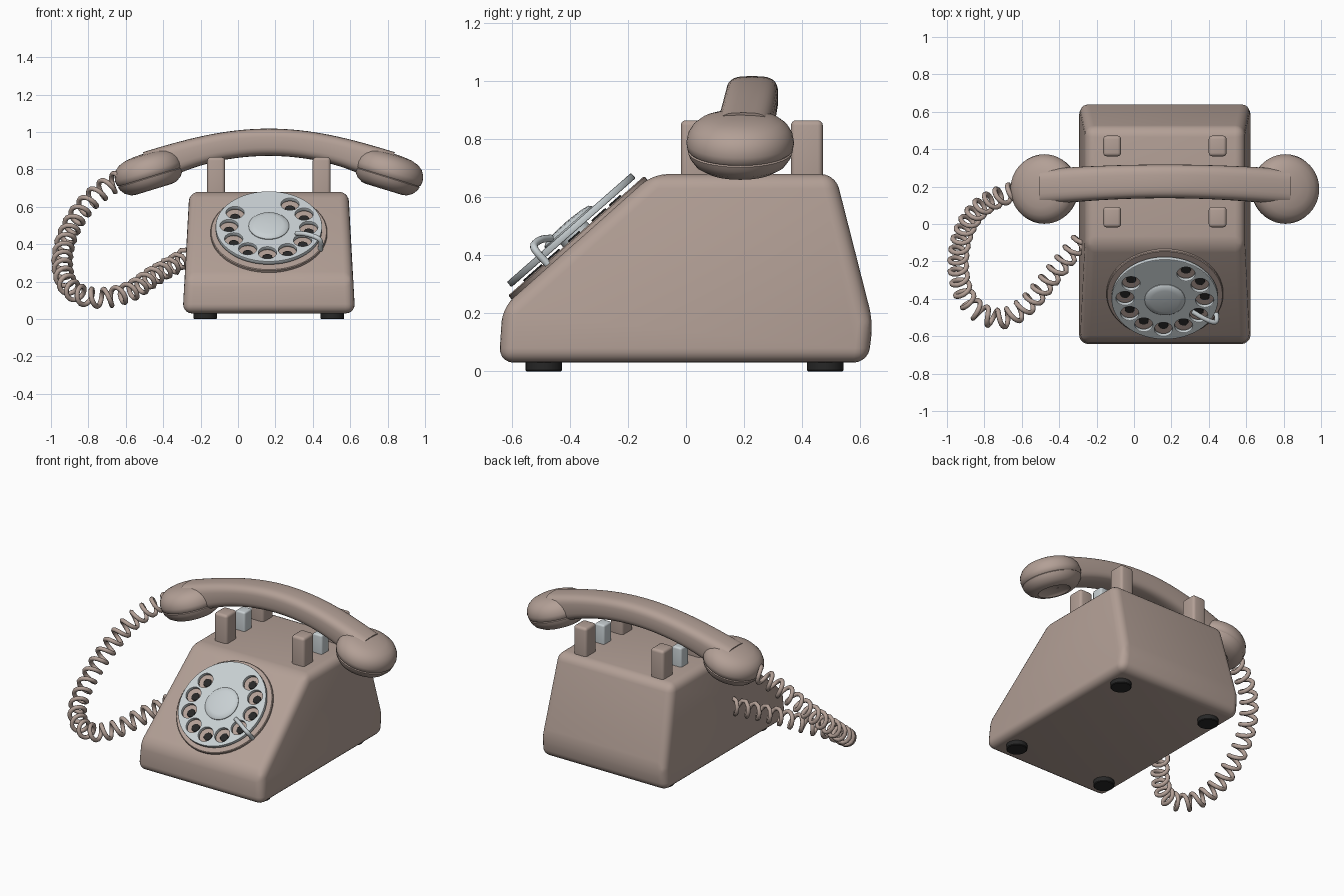
import bpy, bmesh, math
from math import sin, cos, pi, radians
from mathutils import Matrix, Vector

if "Cube" in bpy.data.objects:
    bpy.data.objects.remove(bpy.data.objects["Cube"], do_unlink=True)

CX = 0.165  # centre line of body, dial and handset


def material(name, rgb):
    m = bpy.data.materials.new(name)
    m.use_nodes = True
    m.diffuse_color = (*rgb, 1)
    m.node_tree.nodes["Principled BSDF"].inputs["Base Color"].default_value = (*rgb, 1)
    return m


BEIGE = material("warm beige", (0.45, 0.35, 0.305))
GREY = material("pale grey", (0.58, 0.63, 0.65))
BLACK = material("black rubber", (0.02, 0.02, 0.02))


def activate(ob):
    bpy.ops.object.select_all(action="DESELECT")
    ob.select_set(True)
    bpy.context.view_layer.objects.active = ob


def finish(name, bm, mat, matrix=Matrix(), bevel=0, segs=4, angle=35):
    bmesh.ops.recalc_face_normals(bm, faces=bm.faces)
    me = bpy.data.meshes.new(name)
    bm.to_mesh(me)
    bm.free()
    me.materials.append(mat)
    ob = bpy.data.objects.new(name, me)
    bpy.context.collection.objects.link(ob)
    ob.matrix_world = matrix
    if bevel:
        mod = ob.modifiers.new("round_edges", "BEVEL")
        mod.width, mod.segments = bevel, segs
        mod.limit_method, mod.angle_limit = "ANGLE", radians(15)
    activate(ob)
    if bevel:
        bpy.ops.object.modifier_apply(modifier="round_edges")
    bpy.ops.object.shade_smooth_by_angle(angle=radians(angle))
    return ob


def skin(bm, rings, caps=True):
    """Bridge equal closed rings of points."""
    rows = [[bm.verts.new(p) for p in r] for r in rings]
    n = len(rows[0])
    for a, b in zip(rows, rows[1:]):
        for i in range(n):
            j = (i + 1) % n
            bm.faces.new((a[i], a[j], b[j], b[i]))
    if caps:
        bm.faces.new(rows[0])
        bm.faces.new(rows[-1])


def lathe(name, profile, mat, matrix, segs=48, angle=35):
    bm = bmesh.new()
    skin(bm, [[(r * cos(2 * pi * i / segs), r * sin(2 * pi * i / segs), z)
               for i in range(segs)] for r, z in profile])
    return finish(name, bm, mat, matrix, angle=angle)


def disc(name, r, z0, z1, mat, matrix, edge=0.004, segs=48):
    return lathe(name, [(r - edge, z0), (r, z0 + edge), (r, z1 - edge), (r - edge, z1)],
                 mat, matrix, segs)


def box(name, centre, size, mat, bevel):
    bm = bmesh.new()
    bmesh.ops.create_cube(bm, size=1)
    bmesh.ops.scale(bm, vec=size, verts=bm.verts)
    return finish(name, bm, mat, Matrix.Translation(centre), bevel)


def tube(name, points, radius, mat, matrix=Matrix(), sides=2, order=0):
    cu = bpy.data.curves.new(name, "CURVE")
    cu.dimensions = "3D"
    cu.bevel_depth, cu.bevel_resolution, cu.use_fill_caps = radius, sides, True
    sp = cu.splines.new("POLY")
    sp.points.add(len(points) - 1)
    for p, co in zip(sp.points, points):
        p.co = (*co, 1)
    cu.materials.append(mat)
    ob = bpy.data.objects.new(name, cu)
    bpy.context.collection.objects.link(ob)
    ob.matrix_world = matrix
    activate(ob)
    bpy.ops.object.convert(target="MESH")
    bpy.ops.object.shade_smooth_by_angle(angle=radians(50))


def smooth_path(pts, steps):
    """Catmull-Rom samples through the points."""
    pts = [Vector(p) for p in pts]
    pts = [2 * pts[0] - pts[1]] + pts + [2 * pts[-1] - pts[-2]]
    out = []
    for a, b, c, d in zip(pts, pts[1:], pts[2:], pts[3:]):
        for k in range(steps):
            t = k / steps
            out.append(0.5 * (2 * b + (c - a) * t + (2 * a - 5 * b + 4 * c - d) * t**2
                              + (3 * b - a - 3 * c + d) * t**3))
    return out + [pts[-2]]


# Body: side profile, narrowing slightly toward the top
profile = [(-0.645, 0.03), (-0.633, 0.22), (-0.115, 0.68), (0.515, 0.68), (0.645, 0.17), (0.628, 0.03)]
bm = bmesh.new()
skin(bm, [[(CX + s * (0.461 - 0.055 * (z - 0.03)), y, z) for y, z in profile] for s in (-1, 1)])
finish("body", bm, BEIGE, bevel=0.05, segs=5)

# Feet, cradle posts and hook plungers
for sx, side in ((-1, "right"), (1, "left")):
    for y, end in ((-0.49, "front"), (0.48, "back")):
        disc(f"foot_{end}_{side}", 0.063, 0, 0.06, BLACK,
             Matrix.Translation((CX + sx * 0.34, y, 0)), segs=32)
    x = CX + sx * 0.282
    for y, end in ((0.037, "front"), (0.417, "back")):
        box(f"cradle_post_{end}_{side}", (x, y, 0.743), (0.095, 0.11, 0.245), BEIGE, 0.018)
    box(f"hook_plunger_{side}", (x, 0.227, 0.72), (0.07, 0.08, 0.17), GREY, 0.012)

# Dial: backing plate, finger wheel with ten holes, hub and finger stop
DIAL = Matrix.Translation((CX, -0.372, 0.46)) @ Matrix.Rotation(radians(41.3), 4, "X")
disc("dial_plate", 0.312, -0.014, 0.01, BEIGE, DIAL, segs=64)

holes = [(0.213 * cos(radians(58 + 30 * k)), 0.213 * sin(radians(58 + 30 * k)))
         for k in range(3, 13)]
cu = bpy.data.curves.new("finger_wheel", "CURVE")
cu.dimensions, cu.fill_mode = "2D", "BOTH"
cu.extrude, cu.bevel_depth, cu.bevel_resolution = 0.008, 0.004, 1
for cx, cy, r, n in [(0, 0, 0.281, 72)] + [(x, y, 0.052, 24) for x, y in holes]:
    sp = cu.splines.new("POLY")
    sp.points.add(n - 1)
    sp.use_cyclic_u = True
    for i, p in enumerate(sp.points):
        p.co = (cx + r * cos(2 * pi * i / n), cy + r * sin(2 * pi * i / n), 0, 1)
cu.materials.append(GREY)
wheel = bpy.data.objects.new("finger_wheel", cu)
bpy.context.collection.objects.link(wheel)
wheel.matrix_world = DIAL @ Matrix.Translation((0, 0, 0.036))
activate(wheel)
bpy.ops.object.convert(target="MESH")
bpy.ops.object.shade_smooth_by_angle(angle=radians(35))

for k, (x, y) in enumerate(holes):
    disc(f"dial_dot_{k}", 0.026, 0.009, 0.016, BLACK,
         DIAL @ Matrix.Translation((x, y, 0)), edge=0.001, segs=20)
disc("dial_spindle", 0.06, 0, 0.04, GREY, DIAL)
lathe("dial_hub", [(0.108, 0.04), (0.108, 0.052), (0.1, 0.06), (0.075, 0.065), (0.035, 0.068), (0.004, 0.069)],
      GREY, DIAL)
tube("finger_stop", smooth_path([(0.275, -0.138, 0), (0.277, -0.139, 0.06), (0.255, -0.13, 0.082),
                                 (0.2, -0.1, 0.08), (0.145, -0.072, 0.062)], 6), 0.013, GREY, DIAL, sides=3)

# Handset handle: rounded-square section swept along an arch
rings = []
for k in range(33):
    u = k / 16 - 1
    slope = -0.44 * u
    centre = Vector((CX + 0.635 * u, 0.228 - 0.03 * u * u, 0.945 - 0.14 * u * u))
    up = Vector((-slope, 0, 1)).normalized()
    w, h = 0.09 + 0.006 * u * u, 0.073 + 0.022 * u**4
    ring = []
    for i in range(32):
        c, s = cos(2 * pi * i / 32), sin(2 * pi * i / 32)
        ring.append(centre + Vector((0, math.copysign(abs(c) ** 0.6, c) * w, 0))
                    + up * math.copysign(abs(s) ** 0.6, s) * h)
    rings.append(ring)
bm = bmesh.new()
skin(bm, rings)
finish("handset_handle", bm, BEIGE, angle=40)

# Earpiece and mouthpiece: rounded cups with a seam and a recessed face
cup = [(0.004, -0.075), (0.085, -0.08), (0.1, -0.096), (0.125, -0.092), (0.155, -0.074), (0.174, -0.048),
       (0.18, -0.03), (0.175, -0.026), (0.182, -0.02), (0.186, 0.005), (0.18, 0.035), (0.165, 0.06),
       (0.14, 0.08), (0.1, 0.094), (0.05, 0.1), (0.004, 0.102)]
for s, name in ((-1, "mouthpiece"), (1, "earpiece")):
    lathe(name, cup, BEIGE, Matrix.Translation((CX + s * 0.643, 0.187, 0.785))
          @ Matrix.Rotation(radians(17 * s), 4, "Y"), angle=45)

# Coiled cord from the mouthpiece round to the side of the body
path = smooth_path([(-0.6, 0.18, 0.76), (-0.71, 0.15, 0.7), (-0.83, 0.08, 0.59), (-0.91, -0.04, 0.45),
                    (-0.94, -0.2, 0.31), (-0.915, -0.36, 0.19), (-0.83, -0.47, 0.125), (-0.7, -0.505, 0.115),
                    (-0.57, -0.43, 0.15), (-0.45, -0.29, 0.23), (-0.26, -0.06, 0.34)], 34)
lengths = [0]
for a, b in zip(path, path[1:]):
    lengths.append(lengths[-1] + (b - a).length)
coil, side = [], Vector((0, 1, 0))
for i, p in enumerate(path):
    t = (path[min(i + 1, len(path) - 1)] - path[max(i - 1, 0)]).normalized()
    side = (side - t * side.dot(t)).normalized()
    a = 2 * pi * 26 * lengths[i] / lengths[-1]
    coil.append(p + 0.046 * (cos(a) * side + sin(a) * t.cross(side)))
tube("coiled_cord", coil, 0.0135, BEIGE)
